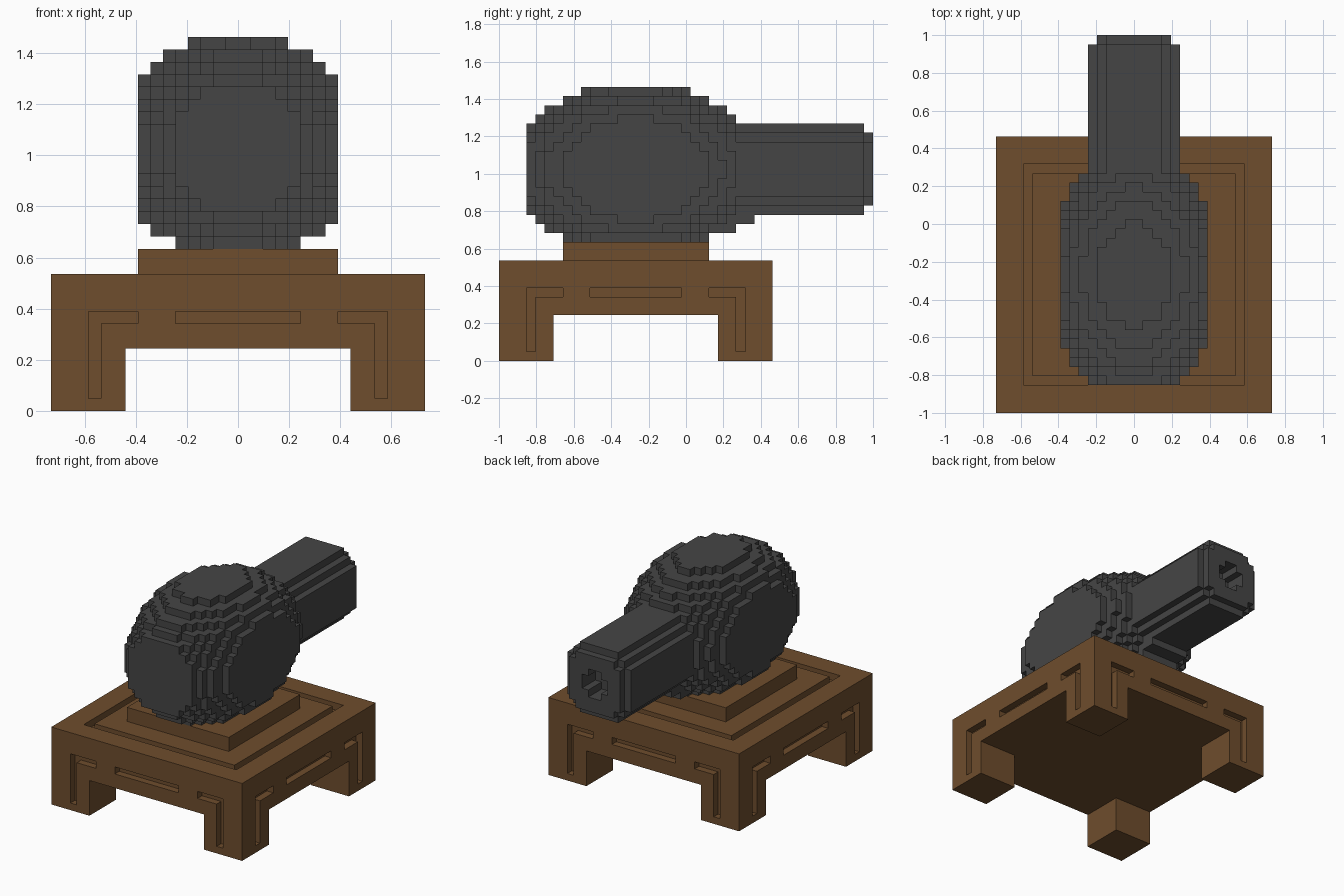
import bpy, bmesh

if "Cube" in bpy.data.objects:
    bpy.data.objects.remove(bpy.data.objects["Cube"])

V = 2 / 41                       # size of one block
X0, Y0 = -15, -20.5              # grid origin in blocks


def material(name, rgb):
    m = bpy.data.materials.new(name)
    m.diffuse_color = (*rgb, 1)
    m.use_nodes = True
    m.node_tree.nodes["Principled BSDF"].inputs["Base Color"].default_value = m.diffuse_color
    return m


WOOD = material("brown wood", (0.156, 0.074, 0.026))
IRON = material("dark iron", (0.060, 0.060, 0.060))


def box(x0, x1, y0, y1, z0, z1):
    return {(x, y, z) for x in range(x0, x1) for y in range(y0, y1) for z in range(z0, z1)}


def four_sides(cells):
    """Repeat cells on all four sides of the 30 x 30 base."""
    out = set()
    for x, y, z in cells:
        for _ in range(4):
            out.add((x, y, z))
            x, y = 29 - y, x
    return out


def octagon(y0, y1, steps):
    """Stepped round bar along y; steps are (half width, half height)."""
    return set().union(*(box(15 - a, 15 + a, y0, y1, 21 - b, 21 + b) for a, b in steps))


# Base: slab and four feet with carved grooves
slab = box(0, 30, 0, 30, 5, 11)
feet = four_sides(box(0, 6, 0, 6, 0, 5))
grooves = four_sides(box(3, 4, 0, 1, 1, 8) | box(3, 7, 0, 1, 7, 8)
                     | box(26, 27, 0, 1, 1, 8) | box(23, 27, 0, 1, 7, 8)
                     | box(10, 20, 0, 1, 7, 8))
ring = box(3, 27, 3, 27, 10, 11) - box(4, 26, 4, 26, 10, 11)
slab -= grooves | ring
feet -= grooves
plinth = box(7, 23, 7, 23, 11, 13)

# Barrel: stepped bar with a narrower muzzle and a bore
barrel = octagon(3, 40, [(5, 3), (4, 4), (3, 5)]) | octagon(40, 41, [(4, 3), (3, 4)])
barrel -= octagon(38, 41, [(2, 1), (1, 2)])

# Breech: clipped ellipsoid of blocks
breech = {(x, y, z) for x, y, z in box(7, 23, 3, 30, 13, 30)
          if (x - 14.5) ** 2 + (z - 20.5) ** 2 + ((y - 14.4) / 1.42) ** 2 < 9.42 ** 2}
breech -= box(7, 10, 3, 30, 13, 14) | box(20, 23, 3, 30, 13, 14)
breech -= barrel

# Brace stepping up under the barrel
brace = box(12, 18, 20, 26, 14, 15) | box(12, 18, 20, 28, 15, 16)
brace -= breech | barrel

parts = {"base_slab": (slab, WOOD), "base_feet": (feet, WOOD), "plinth": (plinth, WOOD),
         "barrel": (barrel, IRON), "breech": (breech, IRON), "barrel_brace": (brace, IRON)}
solid = set().union(*(cells for cells, _ in parts.values()))

# Direction and matching block face corners, counter-clockwise from outside
FACES = {(1, 0, 0): [(1, 0, 0), (1, 1, 0), (1, 1, 1), (1, 0, 1)],
         (-1, 0, 0): [(0, 0, 0), (0, 0, 1), (0, 1, 1), (0, 1, 0)],
         (0, 1, 0): [(0, 1, 0), (0, 1, 1), (1, 1, 1), (1, 1, 0)],
         (0, -1, 0): [(0, 0, 0), (1, 0, 0), (1, 0, 1), (0, 0, 1)],
         (0, 0, 1): [(0, 0, 1), (1, 0, 1), (1, 1, 1), (0, 1, 1)],
         (0, 0, -1): [(0, 0, 0), (0, 1, 0), (1, 1, 0), (1, 0, 0)]}

for name, (cells, mat) in parts.items():
    bm = bmesh.new()
    verts = {}

    def vert(p):
        if p not in verts:
            verts[p] = bm.verts.new(((p[0] + X0) * V, (p[1] + Y0) * V, p[2] * V))
        return verts[p]

    for x, y, z in sorted(cells):
        for (dx, dy, dz), corners in FACES.items():
            if (x + dx, y + dy, z + dz) not in solid:
                bm.faces.new([vert((x + a, y + b, z + c)) for a, b, c in corners])
    mesh = bpy.data.meshes.new(name)
    bm.to_mesh(mesh)
    bm.free()
    mesh.materials.append(mat)
    bpy.context.collection.objects.link(bpy.data.objects.new(name, mesh))
